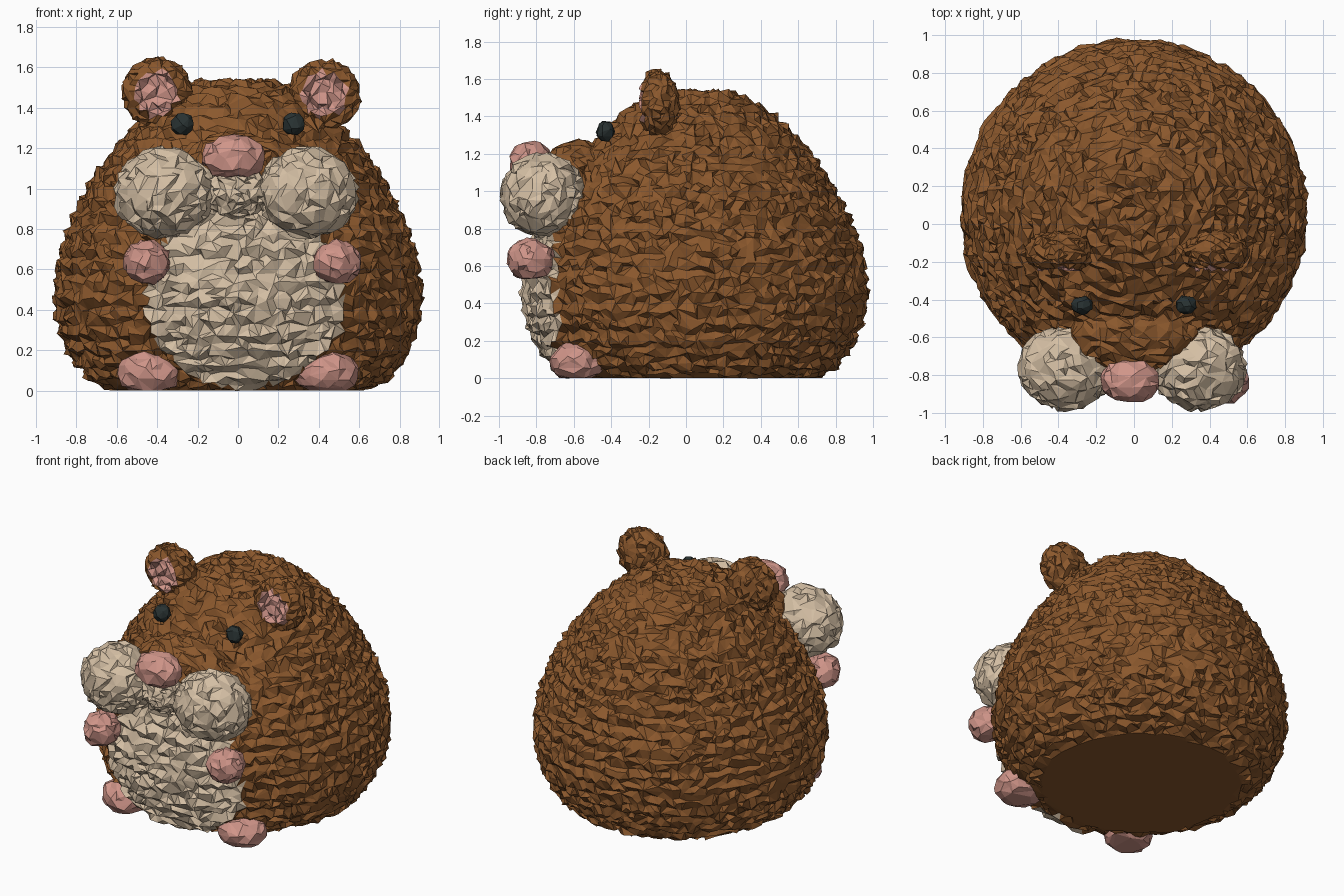
import bpy, bmesh, math, random
from mathutils import Vector

random.seed(4)
if "Cube" in bpy.data.objects:
    bpy.data.objects.remove(bpy.data.objects["Cube"])


def material(name, rgb):
    m = bpy.data.materials.new(name)
    m.use_nodes = True
    m.diffuse_color = (*rgb, 1)
    m.node_tree.nodes["Principled BSDF"].inputs["Base Color"].default_value = (*rgb, 1)
    return m


brown = material("brown yarn", (0.26, 0.098, 0.026))
cream = material("cream yarn", (0.66, 0.52, 0.37))
pink = material("pink yarn", (0.63, 0.30, 0.25))
dark = material("dark eye", (0.022, 0.032, 0.032))


def jitter(amount):
    return Vector(random.uniform(-amount, amount) for _ in range(3))


def woolly(name, mats, level, shape, rough, keep, second=None):
    """Ball reshaped by shape(direction), roughened, then thinned to uneven facets."""
    bm = bmesh.new()
    bmesh.ops.create_icosphere(bm, subdivisions=level, radius=1)
    for v in bm.verts:
        p = shape(v.co.normalized())
        if p.z > 0.002:
            p += jitter(rough)
        p.z = max(p.z, 0)
        v.co = p
    if second:
        for f in bm.faces:
            f.material_index = int(second(f.calc_center_median()))
    mesh = bpy.data.meshes.new(name)
    bm.to_mesh(mesh)
    bm.free()
    for m in mats:
        mesh.materials.append(m)
    obj = bpy.data.objects.new(name, mesh)
    bpy.context.collection.objects.link(obj)
    thin = obj.modifiers.new("uneven facets", "DECIMATE")
    thin.ratio = keep
    return obj


def blob(name, mat, centre, radii, level=4, rough=0.016, keep=0.5):
    c, r = Vector(centre), Vector(radii)
    return woolly(name, [mat], level, lambda d: c + d * r, rough, keep)


# Body: round profile (radius, height) from crown to flat base, with stitch rows
PROFILE = [Vector(p) for p in (
    (0, 1.53), (0.22, 1.52), (0.36, 1.44), (0.48, 1.34), (0.60, 1.21), (0.72, 1.04),
    (0.82, 0.85), (0.88, 0.68), (0.91, 0.48), (0.89, 0.32), (0.83, 0.17),
    (0.74, 0.06), (0.62, 0), (0, 0))]
LENGTHS = [(b - a).length for a, b in zip(PROFILE, PROFILE[1:])]
BODY_Y = 0.06


def on_belly(p):
    return p.y < 0 and ((p.x - 0.03) / 0.49) ** 2 + ((p.z - 0.47) / 0.46) ** 2 < 1


def body_shape(d):
    s = math.acos(max(-1, min(1, d.z))) / math.pi * sum(LENGTHS)
    along = s
    for i, length in enumerate(LENGTHS):
        if s <= length or i == len(LENGTHS) - 1:
            break
        s -= length
    q = PROFILE[i].lerp(PROFILE[i + 1], min(1, s / length))
    flat = Vector((d.x, d.y, 0))
    flat = flat.normalized() if flat.length > 1e-6 else flat
    p = flat * q.x + Vector((0, BODY_Y, q.y))
    if q.y > 0.01:
        out = (p - Vector((0, BODY_Y, 0.5))).normalized()
        p += out * 0.012 * math.sin(along * 2 * math.pi / 0.085)
        if on_belly(p):
            p += out * 0.025
    return p


woolly("body_with_belly", [brown, cream], 6, body_shape, 0.016, 0.5, on_belly)

# Muzzle: brown bridge, cream chin and pink nose
blob("muzzle_bridge", brown, (0, -0.58, 1.08), (0.33, 0.20, 0.19))
blob("chin", cream, (0, -0.77, 0.98), (0.16, 0.13, 0.13))
blob("nose", pink, (-0.02, -0.83, 1.155), (0.155, 0.12, 0.11), 3, 0.01, 0.6)


# Ears: rounded shells with a shallow pink hollow in front
def ear(name, x, z):
    c, r = Vector((x, -0.15, z)), Vector((0.175, 0.11, 0.17))

    def hollow(p, size=0.115):
        return p.y < c.y and math.hypot(p.x - c.x, p.z - c.z) < size

    def shape(d):
        p = c + d * r
        if hollow(p, 0.09):
            p.y += 0.035
        return p

    woolly(name, [brown, pink], 4, shape, 0.014, 0.45, hollow)


ear("right_ear", -0.40, 1.475)
ear("left_ear", 0.43, 1.465)

# Paired parts
for side, s in (("right", -1), ("left", 1)):
    blob(side + "_cheek", cream, (s * 0.355 - 0.01, -0.765, 0.98), (0.245, 0.22, 0.22), 4, 0.015)
    blob(side + "_paw", pink, (s * 0.47 + 0.02, -0.83, 0.635), (0.115, 0.125, 0.11), 3, 0.01, 0.55)
    blob(side + "_foot", pink, (s * 0.44, -0.58, 0.085), (0.155, 0.145, 0.11), 3, 0.01, 0.55)
    blob(side + "_eye", dark, (s * 0.275, -0.43, 1.32), (0.058, 0.05, 0.058), 2, 0.003, 0.6)
